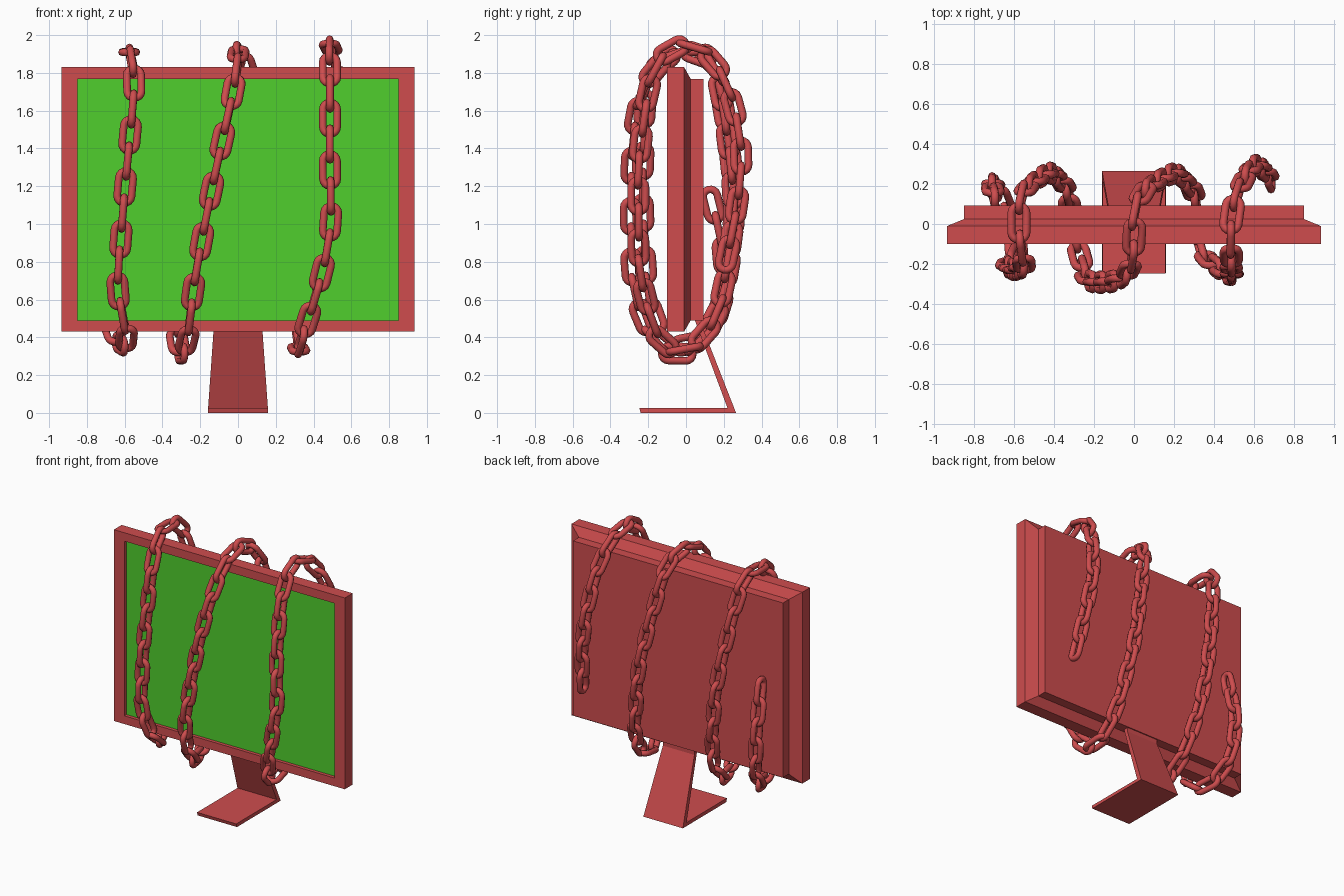
import bpy, bmesh, math
from mathutils import Vector

cube = bpy.data.objects.get("Cube")
if cube:
    bpy.data.objects.remove(cube, do_unlink=True)


def make_material(name, colour):
    mat = bpy.data.materials.new(name)
    mat.use_nodes = True
    mat.diffuse_color = (*colour, 1)
    mat.node_tree.nodes["Principled BSDF"].inputs["Base Color"].default_value = (*colour, 1)
    return mat


red = make_material("soft red", (0.62, 0.073, 0.076))
green = make_material("screen green", (0.08, 0.62, 0.027))


def finish(bm, name, materials):
    bmesh.ops.recalc_face_normals(bm, faces=bm.faces)
    mesh = bpy.data.meshes.new(name)
    bm.to_mesh(mesh)
    bm.free()
    for mat in materials:
        mesh.materials.append(mat)
    obj = bpy.data.objects.new(name, mesh)
    bpy.context.collection.objects.link(obj)
    return obj


def bridge(bm, ring_a, ring_b):
    count = len(ring_a)
    for i in range(count):
        j = (i + 1) % count
        bm.faces.new((ring_a[i], ring_a[j], ring_b[j], ring_b[i]))


# Monitor housing: rectangles lofted from the recessed screen to the back
OUTER = (0.935, 0.43, 1.83)
INNER = (0.85, 0.49, 1.768)
bm = bmesh.new()
loops = []
for (half, low, high), y in ((INNER, -0.075), (INNER, -0.10), (OUTER, -0.10),
                             (OUTER, -0.01), (INNER, 0.025), (INNER, 0.093)):
    corners = ((-half, low), (half, low), (half, high), (-half, high))
    loops.append([bm.verts.new((x, y, z)) for x, z in corners])
for first, second in zip(loops, loops[1:]):
    bridge(bm, first, second)
screen = bm.faces.new(loops[0])
screen.material_index = 1
bm.faces.new(loops[-1])
finish(bm, "monitor_housing", [red, green])


# Stand: side profiles spread to a width that narrows with height
def stand_part(name, profile):
    bm = bmesh.new()
    sides = []
    for sign in (-1, 1):
        sides.append([bm.verts.new((sign * (0.16 - 0.07 * z), y, z)) for y, z in profile])
        bm.faces.new(sides[-1])
    bridge(bm, *sides)
    finish(bm, name, [red])


stand_part("stand_foot", [(-0.24, 0), (-0.247, 0.025), (0.23, 0.025), (0.23, 0)])
stand_part("stand_neck", [(0.23, 0), (0.22, 0.025), (0.045, 0.495), (0.085, 0.495),
                          (0.085, 0.46), (0.265, 0)])

# Chain path: each span runs up to the next link of known position
PITCH = 0.1375
tail = [(-.7, .14, 1.1), (-.71, .2, .8), (-.68, .16, .5), (-.62, 0, .36), (-.59, -.13, .42)]
front_right = [(-.635, -.2, .645), (-.62, -.22, .92), (-.598, -.23, 1.19), (-.571, -.22, 1.475)]
back_right = [(-.55, -.2, 1.745), (-.57, -.08, 1.89), (-.575, .05, 1.9), (-.55, .16, 1.8),
              (-.44, .25, 1.2), (-.38, .23, .8), (-.33, .15, .5), (-.31, 0, .32),
              (-.27, -.16, .38)]
front_middle = [(-.238, -.27, .64), (-.19, -.29, .92), (-.143, -.29, 1.16), (-.085, -.28, 1.43)]
back_left = [(-.026, -.23, 1.7), (0, -.1, 1.88), (0, .04, 1.9), (.05, .16, 1.8),
             (.19, .25, 1.15), (.25, .22, .8), (.3, .15, .5), (.32, 0, .34), (.34, -.14, .4)]
front_left = [(.444, -.24, .74), (.49, -.25, 1.01), (.487, -.25, 1.29)]
loose_end = [(.487, -.22, 1.56), (.487, -.17, 1.8), (.485, -.04, 1.94), (.5, .1, 1.9),
             (.55, .22, 1.72), (.6, .29, 1.4), (.65, .27, 1.1)]
last_link = (.68, .22, .84)
spans = [tail, front_right, back_right, front_middle, back_left, front_left, loose_end]
path = [Vector(p) for span in spans for p in span] + [Vector(last_link)]


def spline(i, t):
    a, b, c, d = (path[min(max(k, 0), len(path) - 1)] for k in range(i - 1, i + 3))
    return b + 0.5 * t * (c - a + t * (2 * a - 5 * b + 4 * c - d + t * (3 * (b - c) + d - a)))


def spaced_points(samples, odd):
    """Points at equal distances; an odd or even number of steps."""
    lengths = [0]
    for a, b in zip(samples, samples[1:]):
        lengths.append(lengths[-1] + (b - a).length)
    steps = 2 * round((lengths[-1] / PITCH - odd) / 2) + odd
    points, k = [], 0
    for n in range(steps):
        target = lengths[-1] * n / steps
        while lengths[k + 1] < target:
            k += 1
        t = (target - lengths[k]) / (lengths[k + 1] - lengths[k])
        points.append(samples[k].lerp(samples[k + 1], t))
    return points


centres, start, DETAIL = [], 0, 16
for span in spans:
    end = start + len(span)
    samples = [spline(i, s / DETAIL) for i in range(start, end) for s in range(DETAIL)]
    samples.append(path[end])
    centres += spaced_points(samples, int(span in (tail, loose_end)))
    start = end
centres.append(path[-1])

# Links: a round wire swept along a long rounded loop
WIRE, BEND, STRAIGHT = 0.02, 0.038, 0.047
ARC, SIDES = 8, 8


def add_link(bm, centre, along, across, normal):
    rings = []
    for half in (0, 1):
        for i in range(ARC + 1):
            angle = math.pi * (half + i / ARC)
            out = along * math.sin(angle) + across * math.cos(angle)
            core = centre + along * STRAIGHT * (1 - 2 * half) + out * BEND
            ring = []
            for s in range(SIDES):
                turn = math.tau * s / SIDES
                ring.append(bm.verts.new(core + WIRE * (out * math.cos(turn) + normal * math.sin(turn))))
            rings.append(ring)
    for i, ring in enumerate(rings):
        bridge(bm, ring, rings[(i + 1) % len(rings)])


bm = bmesh.new()
for n, centre in enumerate(centres):
    before = centres[max(n - 1, 0)]
    after = centres[min(n + 1, len(centres) - 1)]
    along = (after - before).normalized()
    side = Vector((1, 0, 0))
    side = (side - along * side.dot(along)).normalized()
    radial = along.cross(side)
    if n % 2:
        add_link(bm, centre, along, side, radial)
    else:
        add_link(bm, centre, along, radial, side)
chain = finish(bm, "wrapped_chain", [red])
bpy.context.view_layer.objects.active = chain
chain.select_set(True)
bpy.ops.object.shade_smooth_by_angle(angle=math.radians(50))
